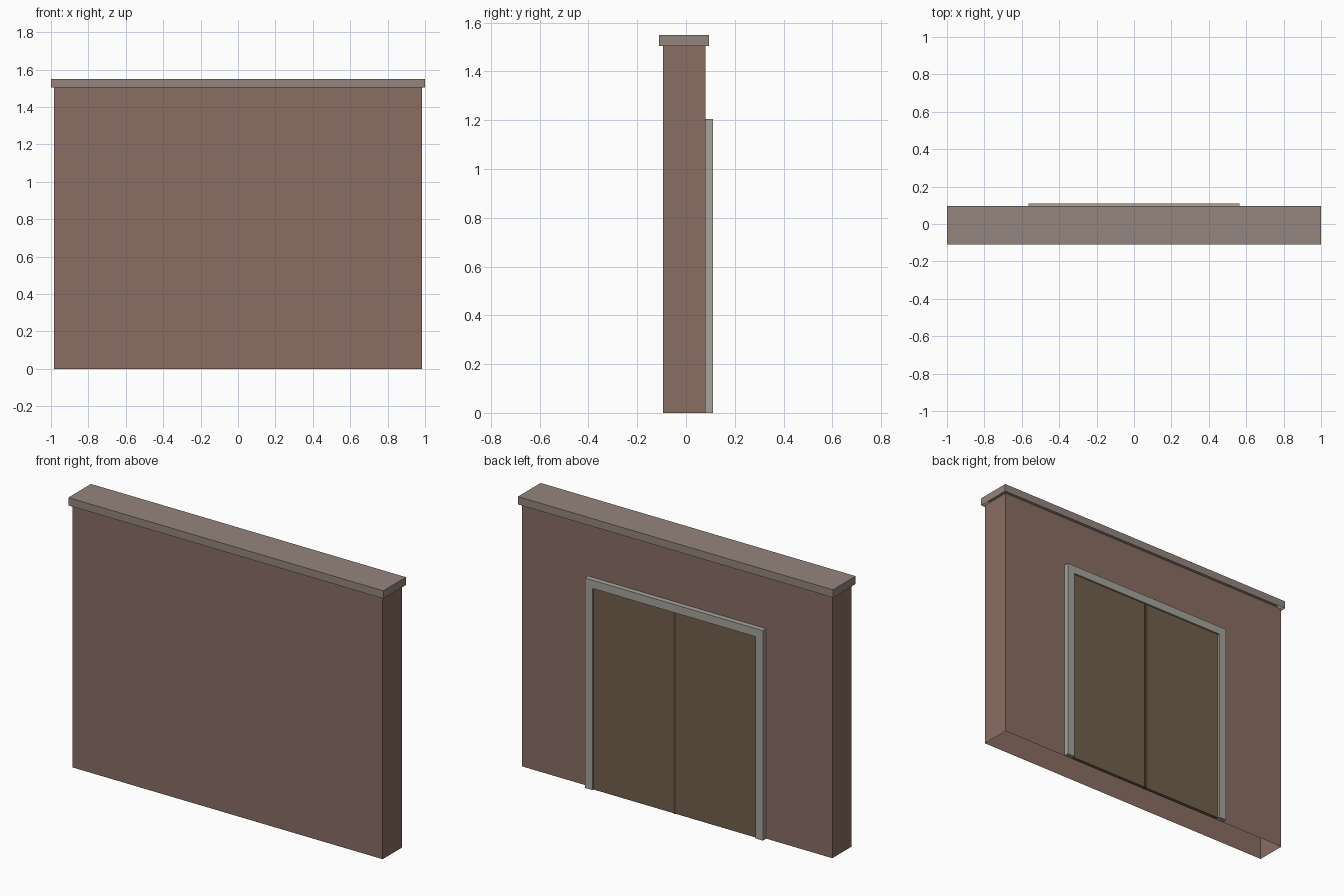
import bpy, bmesh
from mathutils import Vector

if "Cube" in bpy.data.objects:
    bpy.data.objects.remove(bpy.data.objects["Cube"])


def material(name, rgb):
    m = bpy.data.materials.new(name)
    m.diffuse_color = (*rgb, 1)
    m.use_nodes = True
    m.node_tree.nodes["Principled BSDF"].inputs["Base Color"].default_value = m.diffuse_color
    return m


BRICK = material("brick", (0.25, 0.155, 0.125))
STONE = material("cap_stone", (0.30, 0.235, 0.21))
TRIM = material("trim", (0.38, 0.37, 0.33))
WOOD = material("door_wood", (0.165, 0.115, 0.07))
DARK = material("dark_wood", (0.09, 0.06, 0.035))


def finish(bm, name, mat):
    bm.normal_update()
    mesh = bpy.data.meshes.new(name)
    bm.to_mesh(mesh)
    bm.free()
    mesh.materials.append(mat)
    obj = bpy.data.objects.new(name, mesh)
    bpy.context.collection.objects.link(obj)
    return obj


def box(name, lo, hi, mat, open_bottom=False):
    lo, hi = Vector(lo), Vector(hi)
    bm = bmesh.new()
    bmesh.ops.create_cube(bm, size=1)
    bmesh.ops.scale(bm, vec=hi - lo, verts=bm.verts)
    bmesh.ops.translate(bm, vec=(lo + hi) / 2, verts=bm.verts)
    if open_bottom:
        bm.normal_update()
        bottom = [f for f in bm.faces if f.normal.z < -0.5]
        bmesh.ops.delete(bm, geom=bottom, context='FACES_ONLY')
    return finish(bm, name, mat)


# Wall shell and overhanging cap, both open underneath
box("wall", (-0.985, -0.095, 0), (0.985, 0.08, 1.505), BRICK, True)
box("wall_cap", (-1, -0.11, 1.505), (1, 0.095, 1.55), STONE, True)

# Door surround: one U-shaped profile extruded out from the wall
W, H, T = 0.565, 1.205, 0.047
outline = [(-W, 0), (-W, H), (W, H), (W, 0),
           (W - T, 0), (W - T, H - T), (T - W, H - T), (T - W, 0)]
bm = bmesh.new()
face = bm.faces.new([bm.verts.new((x, 0.08, z)) for x, z in outline])
ext = bmesh.ops.extrude_face_region(bm, geom=[face])
bmesh.ops.translate(bm, vec=(0, 0.03, 0),
                    verts=[v for v in ext["geom"] if isinstance(v, bmesh.types.BMVert)])
bmesh.ops.recalc_face_normals(bm, faces=bm.faces)
finish(bm, "door_frame", TRIM)

# Two door leaves with a dark strip where they meet
for side, x0, x1 in (("left", T - W, -0.008), ("right", 0.008, W - T)):
    box("door_" + side, (x0, 0.08, 0), (x1, 0.1, H - T), WOOD)
box("door_seam", (-0.008, 0.08, 0), (0.008, 0.104, H - T), DARK)
